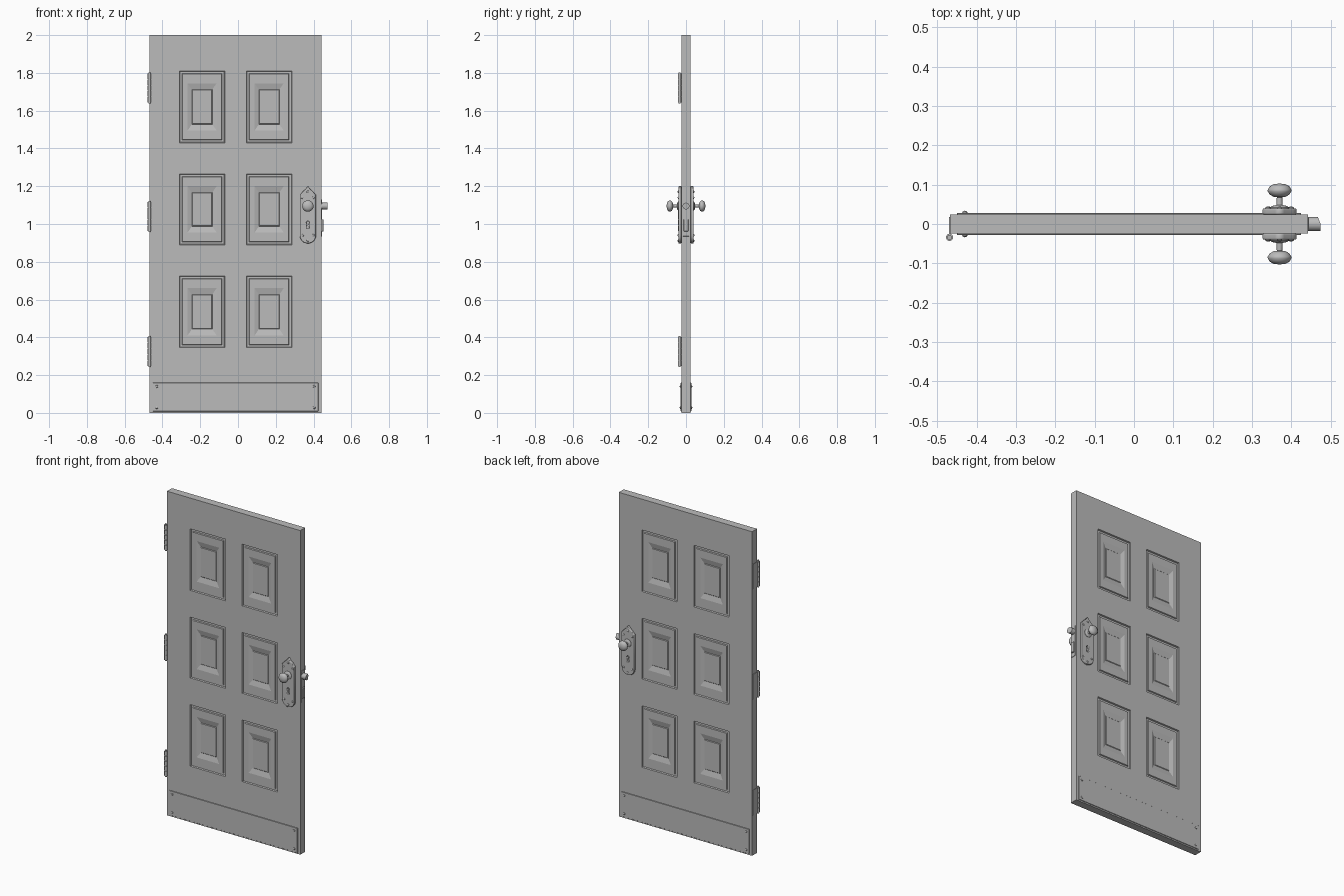
import bpy, bmesh, math
from mathutils import Matrix, Vector

cube = bpy.data.objects.get("Cube")
if cube:
    bpy.data.objects.remove(cube, do_unlink=True)

grey = bpy.data.materials.new("plain_grey")
grey.use_nodes = True
color = (0.5, 0.5, 0.5, 1)
grey.diffuse_color = color
grey.node_tree.nodes["Principled BSDF"].inputs["Base Color"].default_value = color

LEFT, RIGHT, FACE = -0.468, 0.442, 0.024
KNOB_X, KNOB_Z = 0.37, 1.095


def finish(name, bm, smooth=False):
    bmesh.ops.recalc_face_normals(bm, faces=bm.faces)
    mesh = bpy.data.meshes.new(name)
    bm.to_mesh(mesh)
    bm.free()
    ob = bpy.data.objects.new(name, mesh)
    bpy.context.collection.objects.link(ob)
    mesh.materials.append(grey)
    if smooth:
        select(ob)
        bpy.ops.object.shade_smooth_by_angle(angle=math.radians(35))
    return ob


def select(ob):
    bpy.ops.object.select_all(action='DESELECT')
    ob.select_set(True)
    bpy.context.view_layer.objects.active = ob


def box(name, lo, hi, bevel=0):
    lo, hi = Vector(lo), Vector(hi)
    bm = bmesh.new()
    bmesh.ops.create_cube(bm, size=1, matrix=Matrix.Translation((lo + hi) / 2) @ Matrix.Diagonal((*(hi - lo), 1)))
    if bevel:
        bmesh.ops.bevel(bm, geom=bm.edges[:], offset=bevel, segments=1, affect='EDGES')
    return finish(name, bm)


def lathe(name, profile, origin, side, steps=32):
    # Revolve (radius, depth) pairs about the y direction
    bm = bmesh.new()
    verts = [bm.verts.new((r, side * d, 0)) for r, d in profile]
    edges = [bm.edges.new(pair) for pair in zip(verts, verts[1:])]
    bmesh.ops.spin(bm, geom=verts + edges, axis=(0, 1, 0), cent=(0, 0, 0),
                   angle=math.tau, steps=steps)
    bmesh.ops.remove_doubles(bm, verts=bm.verts, dist=0.0001)
    bmesh.ops.translate(bm, verts=bm.verts, vec=origin)
    return finish(name, bm, True)


# Door slab: a gridded face with moulded panels, mirrored to the back
columns = [(-0.31, -0.07), (0.045, 0.285)]
rows = [(0.345, 0.725), (0.89, 1.265), (1.43, 1.81)]
xs = [LEFT, *columns[0], *columns[1], RIGHT]
zs = [0, *rows[0], *rows[1], *rows[2], 2]
# Moulding steps: inset in x, inset in z, depth below the face
moulding = [(0, 0, 0), (0.003, 0.003, 0.008), (0.014, 0.014, 0.008), (0.017, 0.017, 0.002),
            (0.043, 0.065, 0.002), (0.066, 0.098, 0.010), (0.069, 0.101, 0.007)]

bm = bmesh.new()


def ring(x0, x1, z0, z1, ix=0, iz=0, depth=0):
    y = depth - FACE
    return [bm.verts.new((x, y, z)) for x, z in
            ((x0 + ix, z0 + iz), (x1 - ix, z0 + iz), (x1 - ix, z1 - iz), (x0 + ix, z1 - iz))]


for x0, x1 in zip(xs, xs[1:]):
    for z0, z1 in zip(zs, zs[1:]):
        if (x0, x1) in columns and (z0, z1) in rows:
            rings = [ring(x0, x1, z0, z1, *step) for step in moulding]
            for a, b in zip(rings, rings[1:]):
                for i in range(4):
                    j = (i + 1) % 4
                    bm.faces.new((a[i], a[j], b[j], b[i]))
            bm.faces.new(rings[-1])
        else:
            bm.faces.new(ring(x0, x1, z0, z1))
bmesh.ops.remove_doubles(bm, verts=bm.verts, dist=0.0001)
rim = [e for e in bm.edges if e.is_boundary]
walls = bmesh.ops.extrude_edge_only(bm, edges=rim)["geom"]
for v in walls:
    if isinstance(v, bmesh.types.BMVert):
        v.co.y = 0
copy = bmesh.ops.duplicate(bm, geom=bm.verts[:] + bm.edges[:] + bm.faces[:])["geom"]
for v in copy:
    if isinstance(v, bmesh.types.BMVert):
        v.co.y *= -1
bmesh.ops.remove_doubles(bm, verts=bm.verts, dist=0.0001)
bmesh.ops.dissolve_limit(bm, angle_limit=0.01, verts=bm.verts, edges=bm.edges)
finish("door_slab", bm)


# Lock plate with pointed top, rounded foot and a keyhole
def lock_plate(name, side):
    curve = bpy.data.curves.new(name, 'CURVE')
    curve.dimensions = '2D'
    curve.fill_mode = 'BOTH'
    curve.extrude, curve.bevel_depth, curve.offset = 0.004, 0.004, -0.004
    half = [(0.043, 0.06), (0.034, 0.068), (0.026, 0.078), (0.012, 0.090)]
    foot = [(0.043 * math.cos(t), -0.155 + 0.043 * math.sin(t))
            for t in (-math.pi * k / 12 for k in range(13))]
    outline = [(0, 0.105)] + [(-x, z) for x, z in half[::-1]] + foot[::-1] + half
    hole = [(0.008 * math.sin(t), -0.088 + 0.008 * math.cos(t))
            for t in (-2.6 + 5.2 * k / 12 for k in range(13))]
    hole += [(0.008, -0.118), (-0.008, -0.118)]
    for points in (outline, hole):
        spline = curve.splines.new('POLY')
        spline.points.add(len(points) - 1)
        for p, (x, z) in zip(spline.points, points):
            p.co = (x, z, 0, 1)
        spline.use_cyclic_u = True
    ob = bpy.data.objects.new(name, curve)
    bpy.context.collection.objects.link(ob)
    ob.rotation_euler.x = math.pi / 2
    ob.location = (KNOB_X, side * 0.032, KNOB_Z)
    curve.materials.append(grey)
    select(ob)
    bpy.ops.object.convert(target='MESH')


knob = [(0.024, 0.036), (0.024, 0.042), (0.019, 0.046), (0.008, 0.048), (0.007, 0.068),
        (0.015, 0.069), (0.025, 0.075), (0.030, 0.083), (0.030, 0.087),
        (0.026, 0.095), (0.016, 0.101), (0, 0.103)]
dome = [(0.007, 0), (0.006, 0.003), (0.003, 0.005), (0, 0.006)]

for side, word in ((-1, "front"), (1, "back")):
    lock_plate(word + "_lock_plate", side)
    lathe(word + "_knob", knob, (KNOB_X, 0, KNOB_Z), side)
    for x, z in ((0, 0.075), (-0.03, 0.045), (0.03, 0.045), (-0.028, -0.155), (0.028, -0.155), (0, -0.183)):
        lathe(word + "_lock_plate_screw", dome, (KNOB_X + x, side * 0.039, KNOB_Z + z), side, 12)
    # Kick plate and its corner screws
    ys = sorted((side * 0.02, side * 0.028))
    box(word + "_kick_plate", (-0.45, ys[0], 0.008), (0.425, ys[1], 0.16), 0.001)
    for x in (-0.43, 0.403):
        for z in (0.028, 0.14):
            lathe(word + "_kick_plate_screw", dome, (x, side * 0.028, z), side, 12)

# Hinges: knuckled barrel with end caps and a leaf on the door edge
for z in (0.325, 1.04, 1.72):
    bm = bmesh.new()
    for k in range(5):
        place = Matrix.Translation((-0.469, -0.034, z + (k - 2) * 0.031))
        bmesh.ops.create_cone(bm, cap_ends=True, segments=16, radius1=0.009,
                              radius2=0.009, depth=0.029, matrix=place)
    for k in (0, 0.079, -0.079):
        place = Matrix.Translation((-0.469, -0.034, z + k))
        bmesh.ops.create_cone(bm, cap_ends=True, segments=16, radius1=0.006,
                              radius2=0.006, depth=0.154 if k == 0 else 0.008, matrix=place)
    finish("hinge_barrel", bm, True)
    box("hinge_leaf", (LEFT - 0.002, -0.032, z - 0.077), (LEFT + 0.002, 0.018, z + 0.077))

# Latch bolt with a slanted end
bm = bmesh.new()
bmesh.ops.create_cone(bm, cap_ends=True, segments=24, radius1=0.018, radius2=0.018, depth=0.055,
                      matrix=Matrix.Translation((0.447, 0, KNOB_Z)) @ Matrix.Rotation(math.pi / 2, 4, 'Y'))
for v in bm.verts:
    if v.co.x > 0.46:
        v.co.x -= max(0, v.co.y) * 0.4
finish("latch_bolt", bm, True)

# Edge plate and dead bolt
box("edge_plate", (0.435, -0.016, 0.935), (0.445, 0.016, 1.13), 0.001)
box("dead_bolt", (0.43, -0.012, 0.96), (0.452, 0.012, 1.025), 0.002)
